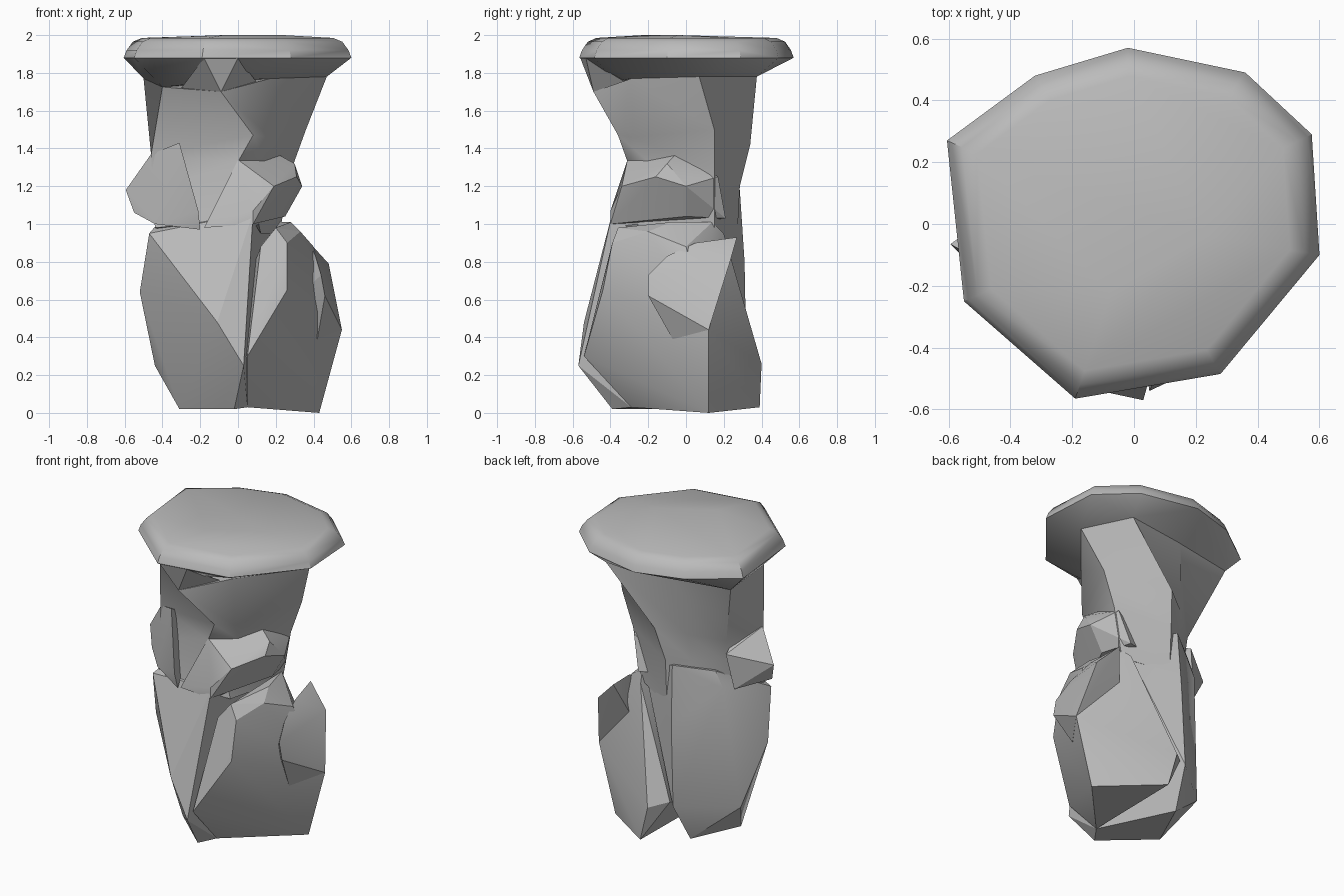
import bpy, bmesh, math

stone = bpy.data.materials.new("grey stone")
stone.diffuse_color = (0.5, 0.5, 0.5, 1)


def finish(name, bm, angle):
    bmesh.ops.recalc_face_normals(bm, faces=bm.faces[:])
    mesh = bpy.data.meshes.new(name)
    bm.to_mesh(mesh)
    bm.free()
    mesh.materials.append(stone)
    ob = bpy.data.objects.new(name, mesh)
    bpy.context.collection.objects.link(ob)
    bpy.ops.object.select_all(action='DESELECT')
    ob.select_set(True)
    bpy.context.view_layer.objects.active = ob
    bpy.ops.object.shade_smooth_by_angle(angle=math.radians(angle))
    return ob


def rock(name, points, angle=24):
    """Faceted boulder: convex hull of a few corner points."""
    bm = bmesh.new()
    for p in points:
        bm.verts.new(p)
    bmesh.ops.convex_hull(bm, input=bm.verts[:])
    loose = [v for v in bm.verts if not v.link_faces]
    bmesh.ops.delete(bm, geom=loose, context='VERTS')
    bmesh.ops.dissolve_limit(bm, angle_limit=math.radians(3),
                             verts=bm.verts[:], edges=bm.edges[:])
    return finish(name, bm, angle)


def loft(name, rings, angle):
    """Skin matching rings of points and close both ends."""
    bm = bmesh.new()
    rows = [[bm.verts.new(p) for p in ring] for ring in rings]
    n = len(rows[0])
    for a, b in zip(rows, rows[1:]):
        for i in range(n):
            j = (i + 1) % n
            bm.faces.new((a[i], a[j], b[j], b[i]))
    bm.faces.new(rows[0])
    bm.faces.new(rows[-1])
    return finish(name, bm, angle)


# Neck rings, top to bottom
neck_top = [(-0.50, 0.25, 1.77), (-0.40, -0.24, 1.725), (-0.09, -0.49, 1.70),
            (0.17, -0.29, 1.77), (0.47, 0.07, 1.78), (0.32, 0.375, 1.78),
            (-0.09, 0.32, 1.78)]
neck_mid = [(-0.35, 0.08, 1.33), (-0.46, -0.15, 1.365), (0.08, -0.36, 1.47),
            (0.17, -0.28, 1.46), (0.36, 0.15, 1.50), (-0.01, 0.34, 1.42),
            (-0.17, 0.23, 1.38)]
neck_low = [(-0.33, 0.08, 1.20), (-0.45, -0.17, 1.18), (0.00, -0.31, 1.33),
            (0.14, -0.20, 1.33), (0.28, 0.15, 1.28), (-0.05, 0.285, 1.20),
            (-0.18, 0.20, 1.20)]
neck_base = [(-0.35, 0.08, 0.95), (-0.44, -0.20, 0.98), (0.07, -0.39, 1.03),
             (0.12, -0.25, 0.95), (0.22, 0.15, 0.95), (-0.05, 0.27, 0.90),
             (-0.18, 0.22, 0.90)]
loft("neck", [neck_top, neck_mid, neck_low, neck_base], 32)

# Flat cap: nine-sided rim rounded over to the top, tapering into the neck
rim = [(-0.605, 0.27), (-0.32, 0.48), (-0.02, 0.57), (0.36, 0.49), (0.575, 0.29),
       (0.60, -0.10), (0.28, -0.485), (-0.19, -0.565), (-0.55, -0.25)]
cap = list(neck_top)
cap[2] = (-0.12, -0.38, 1.755)
for s, z in ((1.0, 1.88), (0.975, 1.92), (0.92, 1.965), (0.84, 1.985), (0.40, 2.0)):
    cap += [(x * s, y * s, z) for x, y in rim]
rock("cap", cap, 38)

# Bracket under the front of the rim
rock("cap_bracket", [
    (-0.18, -0.56, 1.88), (0.0, -0.53, 1.88), (-0.09, -0.49, 1.70),
    (-0.30, -0.31, 1.72), (0.10, -0.32, 1.75), (-0.09, -0.30, 1.75)])

# Large left boulder, carrying the neck
rock("left_boulder", [
    (-0.47, -0.215, 0.95), (-0.52, -0.11, 0.64), (-0.44, 0.06, 0.25),
    (-0.31, -0.13, 0.02), (-0.165, 0.19, 0.02), (-0.02, -0.39, 0.02),
    (0.05, -0.29, 0.03), (0.06, -0.29, 0.15), (0.03, -0.57, 0.25),
    (-0.11, -0.54, 0.48), (0.08, -0.39, 1.06), (0.07, -0.42, 0.88),
    (-0.13, 0.32, 0.27), (-0.11, 0.31, 0.80), (-0.10, 0.285, 1.18),
    (-0.31, 0.135, 1.14), (-0.36, 0.13, 1.04), (0.20, 0.15, 1.05)])

# Large right boulder
rock("right_boulder", [
    (0.05, -0.54, 0.30), (0.05, -0.29, 0.03), (0.06, 0.39, 0.03),
    (0.43, 0.12, 0.0), (0.55, 0.12, 0.44), (0.0, 0.40, 0.26),
    (-0.10, 0.31, 0.29), (0.26, -0.44, 0.65), (0.26, -0.39, 0.90),
    (0.20, -0.36, 0.98), (0.33, -0.20, 0.96), (0.28, -0.08, 1.01),
    (0.22, 0.14, 1.01), (0.40, 0.0, 0.88), (0.12, -0.38, 0.88),
    (0.19, 0.20, 0.95)])

# Shard leaning on the right boulder
rock("right_shard", [
    (0.42, -0.07, 0.39), (0.46, -0.20, 0.62), (0.44, -0.20, 0.73),
    (0.41, -0.10, 0.83), (0.38, 0.05, 0.90), (0.48, 0.23, 0.79),
    (0.34, 0.27, 0.93), (0.55, 0.12, 0.44), (0.20, 0.10, 0.50)])

# Lump on the left of the waist
rock("left_lump", [
    (-0.31, -0.25, 1.43), (-0.46, -0.14, 1.37), (-0.594, -0.065, 1.18),
    (-0.55, -0.11, 1.06), (-0.44, -0.21, 1.0), (-0.21, -0.36, 1.07),
    (-0.20, -0.34, 0.97), (-0.36, 0.10, 1.25), (-0.40, 0.07, 1.02)])

# Lump on the right of the waist
rock("right_lump", [
    (0.0, -0.31, 1.34), (0.20, -0.05, 1.375), (0.30, -0.10, 1.32),
    (0.34, 0.0, 1.20), (0.31, -0.16, 1.25), (0.19, -0.34, 1.20),
    (0.08, -0.40, 1.07), (0.25, 0.0, 1.04), (0.20, 0.21, 1.03),
    (0.08, -0.40, 1.0), (0.26, 0.17, 1.25), (0.0, 0.15, 1.05),
    (-0.18, -0.34, 0.98)])
